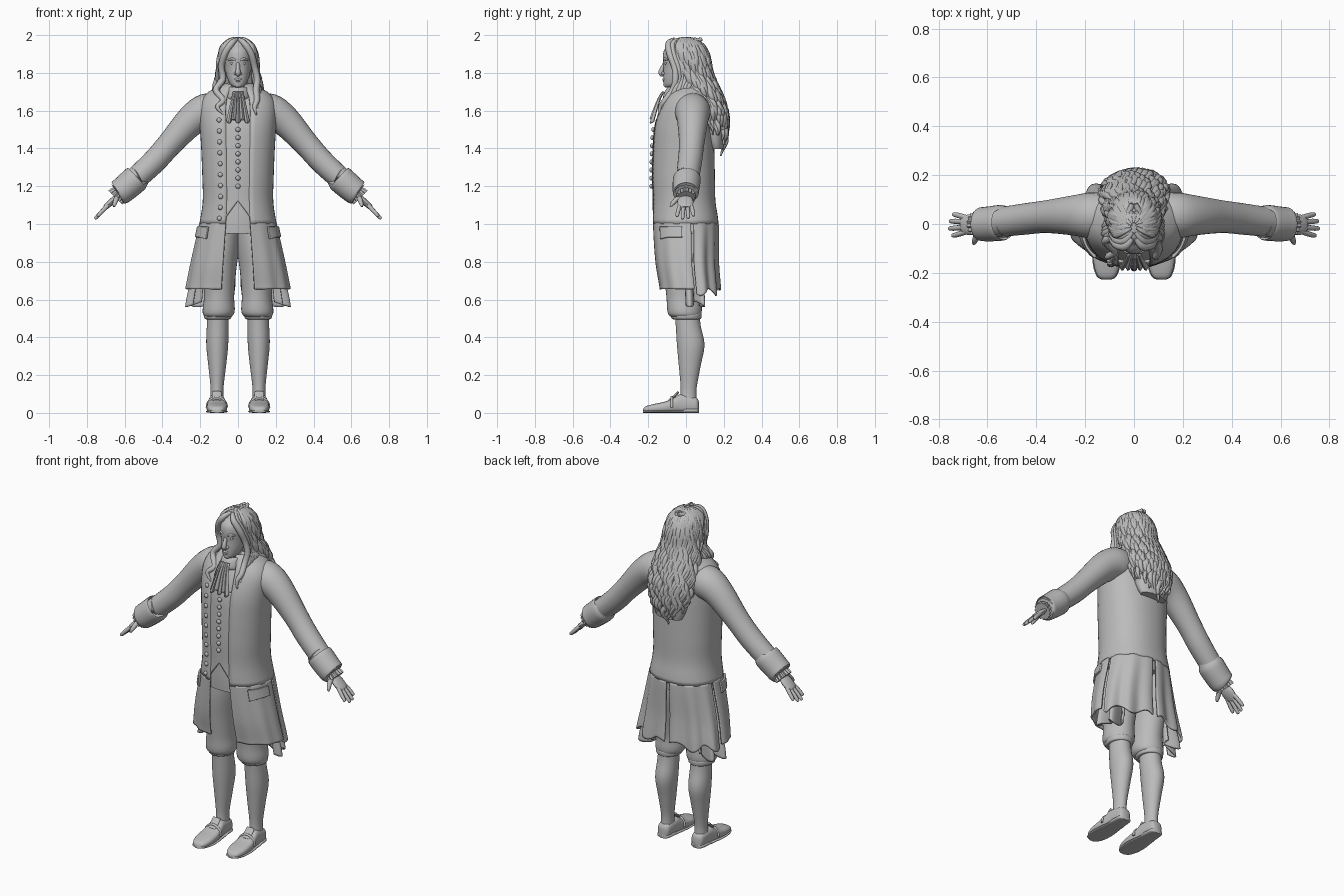
import bpy, bmesh, math, random
from mathutils import Vector

random.seed(4)
if "Cube" in bpy.data.objects:
    bpy.data.objects.remove(bpy.data.objects["Cube"])

grey = bpy.data.materials.new("plain grey")
grey.use_nodes = True
GREY = (0.5, 0.5, 0.5, 1)
grey.diffuse_color = GREY
grey.node_tree.nodes["Principled BSDF"].inputs["Base Color"].default_value = GREY
made = []


def smooth(keys, steps=4):
    """Catmull-Rom interpolation of number tuples."""
    out = []
    for i in range(len(keys) - 1):
        quad = [keys[max(i - 1, 0)], keys[i], keys[i + 1], keys[min(i + 2, len(keys) - 1)]]
        for s in range(steps):
            t = s / steps
            out.append([b + t * ((c - a) + t * ((2 * a - 5 * b + 4 * c - d) + t * (3 * b - a - 3 * c + d))) / 2
                        for a, b, c, d in zip(*quad)])
    return out + [list(keys[-1])]


def build(name, groups, closed=True, mirror=False, thick=0.0):
    """Skin one or more stacks of rings (or open rows) into an object."""
    bm = bmesh.new()
    for rings in groups:
        rows = [[bm.verts.new(p) for p in ring] for ring in rings]
        count = len(rows[0])
        for low, high in zip(rows, rows[1:]):
            for j in range(count if closed else count - 1):
                k = (j + 1) % count
                bm.faces.new((low[j], low[k], high[k], high[j]))
        if closed:
            bm.faces.new(rows[0])
            bm.faces.new(rows[-1])
    bmesh.ops.recalc_face_normals(bm, faces=bm.faces)
    mesh = bpy.data.meshes.new(name)
    bm.to_mesh(mesh)
    bm.free()
    mesh.materials.append(grey)
    obj = bpy.data.objects.new(name, mesh)
    bpy.context.collection.objects.link(obj)
    if thick:
        obj.modifiers.new("thickness", "SOLIDIFY").thickness = thick
        obj.modifiers["thickness"].offset = 0
    if mirror:
        obj.modifiers.new("mirror", "MIRROR").use_mirror_merge = False
    made.append(obj)
    return obj


def circle(count):
    return [(math.cos(math.tau * i / count), math.sin(math.tau * i / count)) for i in range(count)]


def stack(keys, count=32):
    """Level ellipses from (z, x, y, half width, half depth)."""
    return [[(x + rx * c, y + ry * s, z) for c, s in circle(count)] for z, x, y, rx, ry in smooth(keys)]


def tube(keys, flat=1.0, across=(0, 1, 0), count=16, steps=4):
    """Swept ellipse through (x, y, z, radius)."""
    path = smooth(keys, steps)
    spots = [Vector(p[:3]) for p in path]
    rings = []
    for i, spot in enumerate(spots):
        along = (spots[min(i + 1, len(spots) - 1)] - spots[max(i - 1, 0)]).normalized()
        side = Vector(across)
        side = (side - along * side.dot(along)).normalized()
        other = along.cross(side)
        radius = path[i][3]
        rings.append([spot + side * radius * c + other * radius * flat * s for c, s in circle(count)])
    return rings


def ball(x, y, z, rx, ry, rz, count=12):
    return [[(x + rx * math.sin(v) * c, y + ry * math.sin(v) * s, z - rz * math.cos(v))
             for c, s in circle(count)]
            for v in [math.pi * (k + 0.1) / 8.2 for k in range(9)]]


# Coat sections: height, centre y, half width, half depth
coat = smooth([(.56, .02, .285, .158), (.66, .015, .27, .158), (.8, 0, .243, .165), (1, -.005, .2, .172),
               (1.12, -.012, .182, .163), (1.25, -.015, .184, .163), (1.4, -.015, .19, .16),
               (1.52, -.012, .197, .153), (1.62, 0, .198, .135), (1.68, .01, .172, .112),
               (1.715, .015, .12, .09), (1.75, .005, .07, .07)], 6)


def on_coat(angle, z, grow=0.0, fold=0.0):
    """Point on the coat; angle runs from the front towards the left."""
    for low, high in zip(coat, coat[1:]):
        if z <= high[0]:
            break
    t = (z - low[0]) / (high[0] - low[0])
    y, rx, ry = [a + (b - a) * t for a, b in zip(low[1:], high[1:])]
    grow += fold * math.sin(angle * 13) * min(max((1.1 - z) * 2, 0), 1)
    s, c = math.sin(angle), math.cos(angle)
    s, c = math.copysign(abs(s) ** .9, s), math.copysign(abs(c) ** .9, c)
    return Vector(((rx + grow) * s, y - (ry + grow) * c, z))


def sheet(name, start, end, bottom, top, grow=0.0, fold=0.0, hem=None, mirror=False, thick=.01):
    rows = []
    for i in range(33):
        t = i / 32
        row = []
        for j in range(41):
            a = start + (end - start) * j / 40
            low = bottom + (hem(a) if hem else 0)
            row.append(on_coat(a, low + (top - low) * t, grow, fold))
        rows.append(row)
    return build(name, [rows], closed=False, mirror=mirror, thick=thick)


EDGE = .29
FULL = math.tau
# Body, waistcoat and coat
build("torso", [[[on_coat(FULL * j / 40, .95 + .8 * i / 30, -.015) for j in range(40)] for i in range(31)]])
sheet("waistcoat", -.55, .55, 1.12, 1.55, -.003, hem=lambda a: -abs(a) * .28)
sheet("coat_body", EDGE, FULL - EDGE, 1, 1.74)
sheet("coat_front_skirts", EDGE, 1.72, .655, 1.005, fold=.004, mirror=True)
sheet("coat_back_skirts", 1.8, 3.1, .64, 1.005, fold=.01, mirror=True,
      hem=lambda a: .02 * math.sin(a * 9))
sheet("coat_side_pleats", 1.45, 2.4, .575, 1, -.045, fold=.035, mirror=True,
      hem=lambda a: .015 * math.sin(a * 11))
sheet("pocket_flaps", .8, 1.5, .93, .985, .009, mirror=True, thick=.012,
      hem=lambda a: -.03 * (a < 1.1) * (1.1 - a))

# Two rows of round buttons
buttons = []
for angle, top, bottom, count in ((0, 1.5, 1.2, 8), (-.47, 1.55, 1.03, 10)):
    for i in range(count):
        p = on_coat(angle, top + (bottom - top) * i / (count - 1), .006)
        buttons.append(ball(*p, .013, .01, .013))
build("buttons", buttons)

# Sleeves, turned cuffs and wrist frills
build("sleeves", [tube([(.1, .035, 1.6, .085), (.17, .035, 1.595, .095), (.25, .035, 1.545, .082),
                        (.36, .03, 1.425, .067), (.45, .02, 1.325, .064), (.57, .005, 1.215, .06)],
                       count=24)], mirror=True)
build("cuffs", [tube([(.535, .005, 1.245, .06), (.54, .005, 1.24, .073), (.6, 0, 1.188, .071),
                      (.63, 0, 1.165, .067), (.628, 0, 1.167, .05)], count=24)], mirror=True)
frill = tube([(.61, 0, 1.18, .035), (.635, 0, 1.155, .05), (.65, 0, 1.14, .053)], count=32)
for ring in frill:
    middle = sum(ring, Vector()) / len(ring)
    ring[::2] = [middle + (p - middle) * .85 for p in ring[::2]]
build("wrist_frills", [frill], mirror=True)

# Hands
hand = [tube([(.6, 0, 1.185, .026), (.635, 0, 1.152, .028), (.665, -.003, 1.122, .042),
              (.695, -.003, 1.095, .038), (.705, -.003, 1.085, .028)], flat=.4)]
for y, reach in ((-.036, .045), (-.014, .058), (.009, .055), (.03, .042)):
    hand.append(tube([(.685, y * .85, 1.103, .011), (.695 + reach / 2, y * 1.15, 1.092 - reach / 2, .011),
                      (.695 + reach, y * 1.3, 1.09 - reach, .009), (.7 + reach, y * 1.32, 1.085 - reach, .004)],
                     count=10))
hand.append(tube([(.64, -.02, 1.145, .016), (.645, -.05, 1.13, .014), (.653, -.072, 1.107, .011),
                  (.657, -.082, 1.092, .005)], across=(1, 0, 0), count=10))
build("hands", hand, mirror=True)

# Breeches with knee bands, stockings
build("breeches", [stack([(1.1, .075, -.01, .09, .125), (.9, .085, 0, .094, .135), (.75, .098, -.005, .088, .115),
                          (.62, .1, -.01, .08, .094), (.55, .102, -.008, .085, .092), (.52, .104, -.006, .08, .086),
                          (.505, .106, -.002, .062, .072)])], mirror=True)
build("knee_bands", [stack([(.53, .107, 0, .06, .07), (.525, .107, 0, .073, .082), (.5, .107, .002, .07, .078),
                            (.495, .107, .003, .058, .066)])], mirror=True)
build("stockings", [stack([(.54, .108, .005, .055, .066), (.46, .108, .012, .057, .066), (.36, .11, .025, .058, .073),
                           (.25, .11, .02, .047, .058), (.13, .111, .014, .034, .042),
                           (.06, .112, .012, .036, .045)])], mirror=True)


# Shoes, lofted from toe to heel
def shoe(height_of, grow):
    keys = smooth([(-.228, .014, .018), (-.215, .036, .034), (-.17, .052, .047), (-.11, .054, .06),
                   (-.06, .048, .082), (-.03, .044, .098), (.03, .04, .088), (.058, .034, .078), (.068, .018, .06)])
    return [[(.112 + (w + grow) * math.copysign(abs(c) ** .7, c), y,
              height_of(y, h) * (.5 + .5 * math.copysign(abs(s) ** .7, s))) for c, s in circle(24)]
            for y, w, h in keys]


build("shoes", [shoe(lambda y, h: h, 0)], mirror=True)
build("soles", [shoe(lambda y, h: .024 if y > 0 else .014, .004)], mirror=True)
build("shoe_straps", [tube([(.112 + .052 * c, -.075, .028 + .055 * max(s, -.2), .007)
                            for c, s in circle(20)[:11]])], mirror=True)
build("shoe_tongues", [tube([(.112, -.09, .066, .022), (.112, -.06, .09, .026), (.112, -.04, .112, .024)],
                            flat=.25, across=(1, 0, 0))], mirror=True)

# Neck, neckcloth and its hanging pleats
build("neck", [stack([(1.64, 0, 0, .06, .07), (1.72, 0, -.01, .053, .06), (1.78, 0, -.015, .05, .055)])])
build("neckcloth", [stack([(1.655, 0, -.02, .055, .07), (1.665, 0, -.025, .072, .095), (1.7, 0, -.025, .068, .088),
                           (1.725, 0, -.022, .06, .072), (1.72, 0, -.02, .05, .06)])])
rows = []
for i in range(13):
    t = i / 12
    rows.append([((u / 24 - .5) * (.05 + .07 * t), -.118 - .062 * t ** .7 + .006 * math.cos(u * 1.3) * (.5 + t),
                  1.7 - .155 * t - .012 * math.sin(u * .65) * t) for u in range(25)])
build("jabot", [rows], closed=False, thick=.008)

# Head and face
build("head", [stack([(1.722, 0, -.08, .012, .014), (1.728, 0, -.078, .028, .034), (1.745, 0, -.065, .044, .054),
                      (1.785, 0, -.042, .061, .078), (1.83, 0, -.03, .069, .089), (1.88, 0, -.025, .073, .098),
                      (1.925, 0, -.02, .068, .093), (1.965, 0, -.01, .045, .06)])])
build("nose", [tube([(0, -.106, 1.862, .01), (0, -.121, 1.835, .01), (0, -.132, 1.808, .013),
                     (0, -.13, 1.793, .012), (0, -.118, 1.787, .007)], across=(1, 0, 0)),
               ball(.012, -.118, 1.797, .01, .012, .009), ball(-.012, -.118, 1.797, .01, .012, .009)])
build("brows", [tube([(.012, -.117, 1.867, .005), (.03, -.114, 1.874, .007), (.052, -.097, 1.868, .004)])], mirror=True)
build("eyes", [ball(.03, -.106, 1.851, .013, .008, .007)], mirror=True)
build("lips", [tube([(-.024, -.108, 1.763, .002), (-.01, -.117, 1.767, .006), (0, -.119, 1.765, .006),
                     (.01, -.117, 1.767, .006), (.024, -.108, 1.763, .002)]),
               ball(0, -.115, 1.757, .016, .008, .006), ball(0, -.104, 1.736, .02, .015, .014)])

# Long hair: an inner mass with wavy locks laid over it
mass = smooth([(1.985, 0, -.01, .012, .015), (1.975, 0, -.008, .045, .055), (1.94, 0, -.002, .078, .09),
               (1.88, 0, .015, .094, .102), (1.8, 0, .035, .1, .095), (1.7, 0, .08, .118, .093),
               (1.6, 0, .125, .125, .083), (1.5, 0, .145, .115, .067), (1.42, 0, .157, .095, .045),
               (1.36, 0, .17, .06, .02)], 3)
build("hair_mass", [stack(mass[:-2], 24)])
locks = []
for i in range(50):
    angle = -2.05 + 4.1 * (i % 25 + .5 * (i // 25)) / 24.5
    phase, stop = random.uniform(0, 6), 1.34 + .075 * abs(angle) + random.uniform(0, .08)
    keys = []
    for z, x, y, rx, ry in mass[i % 3:]:
        if z > stop:
            sway = .012 * min((2 - z) * 3, 1) * math.sin(z * 50 + phase)
            size = .015 * min((z - stop) * 9 + .15, 1) * min((2.02 - z) * 12, 1)
            keys.append((rx * math.sin(angle) + sway, y + ry * math.cos(angle) + sway * .5, z, size))
    locks.append(tube(keys, across=(1, 0, 0), count=8, steps=2))
build("hair_back_locks", locks)

# Parted locks framing the face and falling on the chest
front = []
for side in (-1, 1):
    for i in range(6):
        back, tip = i * .019, 1.585 + .014 * random.uniform(-1, 1) + .012 * i
        curl = random.uniform(-.012, .012)
        front.append(tube([(side * x, y + back * lag, z, r) for x, y, z, r, lag in (
            (.006, -.06, 1.978, .01, 1.5), (.035, -.092, 1.955, .017, 1.2), (.07, -.085, 1.9, .018, 1),
            (.088, -.06, 1.83, .017, 1), (.09 + curl, -.055, 1.765, .017, .9),
            (.108 - curl, -.07, 1.71, .017, .8), (.088 + curl, -.11, 1.655, .016, .9),
            (.1 - curl, -.135, 1.62, .012, .9), (.085 + curl, -.145, tip, .003, .9))],
            across=(1, 0, 0), count=8))
build("hair_front_locks", front)

# Smooth shading with crisp hems and edges
bpy.ops.object.select_all(action="DESELECT")
for obj in made:
    obj.select_set(True)
bpy.context.view_layer.objects.active = made[0]
bpy.ops.object.shade_smooth_by_angle(angle=math.radians(50))
